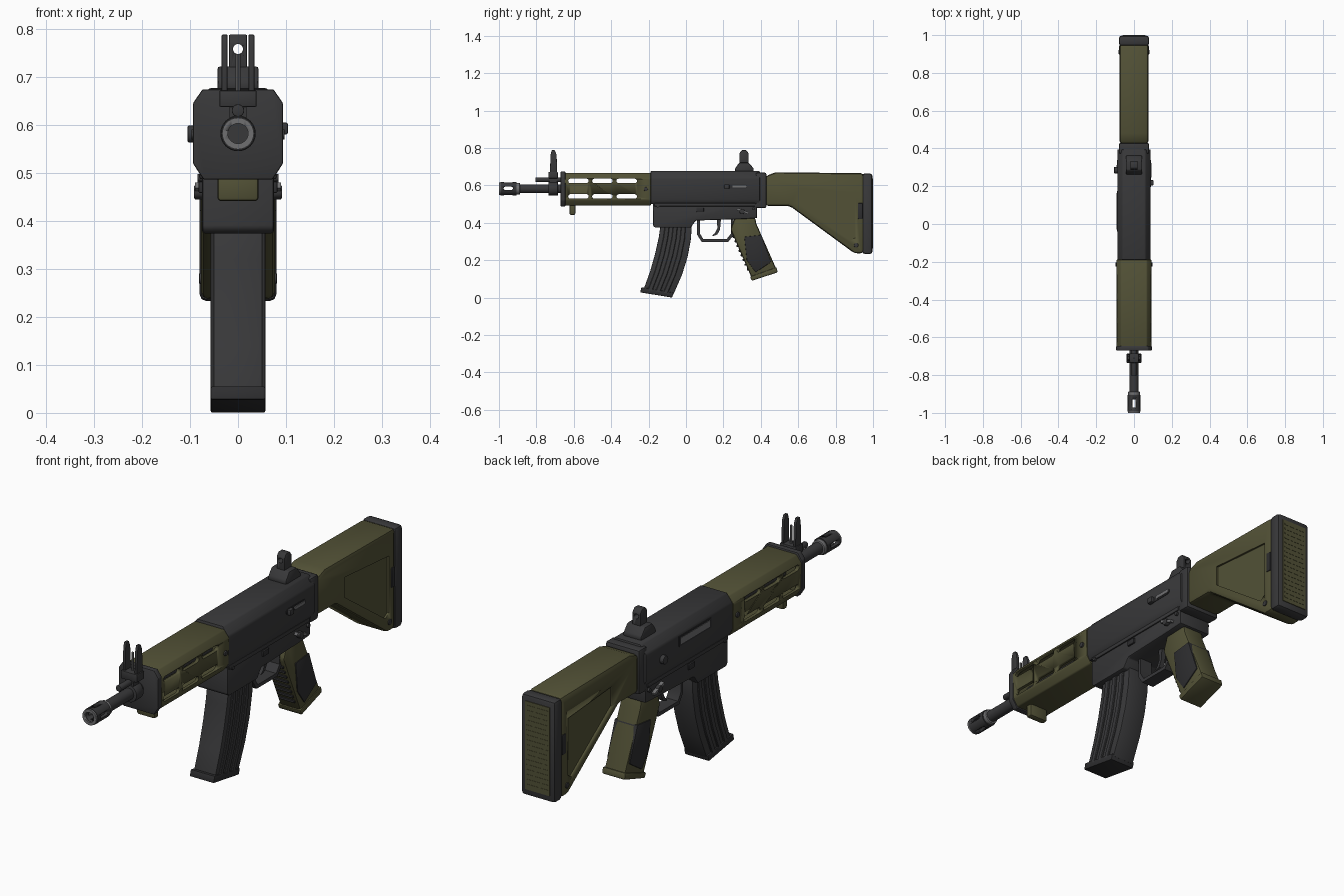
import bpy, math
from mathutils import Vector, Matrix


def material(name, rgb):
    m = bpy.data.materials.new(name)
    m.diffuse_color = (*rgb, 1)
    return m


DARK = material("dark_gunmetal", (0.040, 0.040, 0.042))
GREEN = material("olive_green", (0.085, 0.083, 0.037))
GREY = material("worn_steel", (0.16, 0.16, 0.165))
BLACK = material("black_rubber", (0.027, 0.027, 0.029))


def activate(ob):
    bpy.ops.object.select_all(action='DESELECT')
    ob.select_set(True)
    bpy.context.view_layer.objects.active = ob


def finish(name, verts, faces, mat, bevel=0, seg=2):
    """Make an object from a closed mesh, bevel it and shade it."""
    me = bpy.data.meshes.new(name)
    me.from_pydata(verts, [], faces)
    ob = bpy.data.objects.new(name, me)
    bpy.context.collection.objects.link(ob)
    me.materials.append(mat)
    activate(ob)
    bpy.ops.object.mode_set(mode='EDIT')
    bpy.ops.mesh.select_all(action='SELECT')
    bpy.ops.mesh.normals_make_consistent(inside=False)
    bpy.ops.object.mode_set(mode='OBJECT')
    if bevel:
        b = ob.modifiers.new("bevel", 'BEVEL')
        b.width, b.segments, b.limit_method = bevel, seg, 'ANGLE'
        bpy.ops.object.modifier_apply(modifier="bevel")
    bpy.ops.object.shade_smooth_by_angle(angle=math.radians(32))
    return ob


def sweep(name, a, b, mat, bevel=0, seg=2):
    """Join two matching outlines into a solid."""
    n = len(a)
    faces = [tuple(range(n)), tuple(range(n, 2 * n))]
    faces += [(i, (i + 1) % n, n + (i + 1) % n, n + i) for i in range(n)]
    return finish(name, a + b, faces, mat, bevel, seg)


def side(name, pts, x0, x1, mat, bevel=0, seg=2):
    """Side profile (y, z) extruded along x."""
    return sweep(name, [(x0, y, z) for y, z in pts], [(x1, y, z) for y, z in pts], mat, bevel, seg)


def section(name, half, y0, y1, mat, bevel=0):
    """Mirrored cross-section (x, z) extruded along y."""
    pts = half + [(-x, z) for x, z in reversed(half)]
    return sweep(name, [(x, y0, z) for x, z in pts], [(x, y1, z) for x, z in pts], mat, bevel)


def box(name, x0, x1, y0, y1, z0, z1, mat, bevel=0, seg=2):
    return side(name, [(y0, z0), (y1, z0), (y1, z1), (y0, z1)], x0, x1, mat, bevel, seg)


def rod(name, p, q, r, mat, n=24, bevel=0):
    p, q = Vector(p), Vector(q)
    rot = (q - p).to_track_quat('Z', 'Y')
    ring = [rot @ Vector((r * math.cos(2 * math.pi * i / n), r * math.sin(2 * math.pi * i / n), 0)) for i in range(n)]
    return sweep(name, [p + v for v in ring], [q + v for v in ring], mat, bevel)


def capsule(yc, zc, length, h, n=6):
    pts = []
    for s, start in ((1, -90), (-1, 90)):
        for i in range(n + 1):
            a = math.radians(start + 180 * i / n)
            pts.append((yc + s * (length / 2 - h) + h * math.cos(a), zc + h * math.sin(a)))
    return pts


def cut(ob, cutter):
    m = ob.modifiers.new("cut", 'BOOLEAN')
    m.object, m.operation, m.solver = cutter, 'DIFFERENCE', 'EXACT'
    activate(ob)
    bpy.ops.object.modifier_apply(modifier="cut")
    bpy.data.objects.remove(cutter)


BZ = 0.582  # bore height

# Barrel and slotted muzzle device
rod("barrel", (0, -0.91, BZ), (0, -0.2, BZ), 0.024, DARK)
muzzle = rod("muzzle_device", (0, -0.992, BZ), (0, -0.905, BZ), 0.035, DARK, 28)
rim = rod("muzzle_rim", (0, -1.0, BZ), (0, -0.99, BZ), 0.033, GREY, 28)
for ob in (muzzle, rim):
    cut(ob, rod("bore_cutter", (0, -1.02, BZ), (0, -0.92, BZ), 0.021, BLACK))
cut(muzzle, side("slot_cutter_x", capsule(-0.95, BZ + 0.002, 0.05, 0.009), -0.06, 0.06, DARK))
cut(muzzle, box("slot_cutter_z", -0.009, 0.009, -0.972, -0.928, 0.5, 0.66, DARK))
rod("muzzle_collar", (0, -0.907, BZ), (0, -0.888, BZ), 0.031, GREY, 28, 0.003)

# Front sight
rod("sight_clamp", (0, -0.735, BZ), (0, -0.685, BZ), 0.037, DARK, 24, 0.003)
box("sight_neck", -0.018, 0.018, -0.73, -0.69, 0.6, 0.645, DARK)
rod("gas_plug", (0, -0.805, 0.63), (0, -0.66, 0.63), 0.013, DARK, 16, 0.002)
box("front_sight_base", -0.039, 0.039, -0.735, -0.685, 0.637, 0.672, DARK, 0.004)
for s, tag in ((1, "right"), (-1, "left")):
    side("front_sight_ear_" + tag, [(-0.728, 0.66), (-0.688, 0.66), (-0.692, 0.765), (-0.702, 0.788),
                                    (-0.718, 0.788), (-0.724, 0.765)], s * 0.022, s * 0.034, DARK, 0.002)
rod("front_sight_post", (0, -0.708, 0.66), (0, -0.708, 0.748), 0.005, GREY, 10)

# Vented handguard, hollow with slots through both sides
guard = section("handguard", [(0.068, 0.492), (0.089, 0.522), (0.092, 0.635), (0.068, 0.666)],
                -0.655, -0.188, GREEN, 0.005)
cut(guard, box("hollow_cutter", -0.076, 0.076, -0.64, -0.205, 0.512, 0.641, DARK))
for yc in (-0.575, -0.447, -0.317):
    for zc in (0.624, 0.541):
        cut(guard, side("vent_cutter", capsule(yc, zc, 0.11, 0.012), -0.2, 0.2, GREEN))
section("handguard_cap", [(0.072, 0.486), (0.094, 0.52), (0.094, 0.645), (0.074, 0.674)], -0.67, -0.645, DARK, 0.004)
box("hand_stop", -0.043, 0.043, -0.622, -0.592, 0.441, 0.5, GREEN, 0.008)

# Receiver
section("upper_receiver", [(0.076, 0.5), (0.088, 0.525), (0.088, 0.64), (0.06, 0.677)], -0.19, 0.395, DARK, 0.006)
side("lower_receiver", [(-0.177, 0.53), (-0.177, 0.385), (-0.165, 0.374), (0.025, 0.374), (0.052, 0.412),
                        (0.3, 0.42), (0.38, 0.425), (0.38, 0.53)], -0.075, 0.075, DARK, 0.006)
box("rear_trunnion", -0.08, 0.08, 0.372, 0.43, 0.478, 0.668, DARK, 0.01)
for s, tag in ((1, "right"), (-1, "left")):
    rod("guard_screw_" + tag, (s * 0.08, -0.215, 0.58), (s * 0.097, -0.215, 0.58), 0.011, DARK, 12, 0.002)
    rod("front_pin_" + tag, (s * 0.07, -0.15, 0.49), (s * 0.084, -0.15, 0.49), 0.008, DARK, 12)
    rod("rear_pin_" + tag, (s * 0.07, 0.36, 0.475), (s * 0.084, 0.36, 0.475), 0.008, DARK, 12)
    box("magazine_catch_" + tag, s * 0.07, s * 0.082, 0.055, 0.095, 0.458, 0.482, BLACK, 0.003)
    rod("selector_hub_" + tag, (s * 0.07, 0.3, 0.46), (s * 0.092, 0.3, 0.46), 0.014, DARK, 14, 0.002)
    side("selector_lever_" + tag, [(0.27, 0.468), (0.335, 0.445), (0.338, 0.455), (0.275, 0.48)],
         s * 0.074, s * 0.09, GREY)
    box("receiver_seam_" + tag, s * 0.07, s * 0.08, -0.17, 0.37, 0.488, 0.505, DARK, 0.003)
# Bolt slot and handle on the right, ejection port and button on the left
side("bolt_slot", capsule(0.262, 0.594, 0.13, 0.012), 0.08, 0.090, BLACK)
side("bolt_rail", capsule(0.285, 0.594, 0.075, 0.006), 0.08, 0.093, GREY)
box("bolt_tab", 0.08, 0.104, 0.205, 0.232, 0.58, 0.605, DARK, 0.004)
box("ejection_port_frame", -0.091, -0.08, -0.04, 0.175, 0.592, 0.634, BLACK)
box("ejection_port", -0.093, -0.08, -0.03, 0.165, 0.6, 0.627, GREY)
rod("side_button", (-0.08, 0.285, 0.581), (-0.105, 0.285, 0.581), 0.018, DARK, 18, 0.003)

# Rear sight
side("rear_sight_base", [(0.262, 0.67), (0.262, 0.69), (0.285, 0.722), (0.335, 0.722), (0.362, 0.69), (0.362, 0.67)],
     -0.043, 0.043, DARK, 0.006)
tower = side("rear_sight_tower", [(0.286, 0.7), (0.286, 0.772), (0.298, 0.788), (0.322, 0.788), (0.334, 0.772),
                                  (0.334, 0.7)], -0.019, 0.019, DARK, 0.003)
cut(tower, rod("aperture_cutter", (0, 0.2, 0.758), (0, 0.4, 0.758), 0.0105, DARK, 16))

# Curved magazine with side ribs
FRONT = [(-0.134, 0.40), (-0.146, 0.32), (-0.165, 0.235), (-0.192, 0.14), (-0.228, 0.04)]
REAR = [(0.032, 0.40), (0.026, 0.31), (0.008, 0.215), (-0.022, 0.12), (-0.068, 0.015)]


def band(f0, f1, i0=0):
    mix = lambda f: [(a[0] + (b[0] - a[0]) * f, a[1] + (b[1] - a[1]) * f) for a, b in zip(FRONT, REAR)][i0:]
    return mix(f0) + mix(f1)[::-1]


side("magazine", band(0, 1), -0.051, 0.051, DARK, 0.004)
for f in (0.14, 0.40, 0.66):
    side("magazine_rib", band(f, f + 0.15), -0.057, 0.057, DARK, 0.003, 1)
side("magazine_floor", [(-0.245, 0.028), (-0.238, 0.056), (-0.066, 0.026), (-0.074, 0.0)], -0.057, 0.057, BLACK, 0.004)

# Trigger and guard
side("trigger_guard", [(0.06, 0.425), (0.06, 0.335), (0.085, 0.297), (0.225, 0.297), (0.255, 0.335), (0.255, 0.425),
                       (0.24, 0.425), (0.24, 0.342), (0.217, 0.312), (0.093, 0.312), (0.075, 0.342), (0.075, 0.425)],
     -0.028, 0.028, DARK)
side("trigger", [(0.165, 0.42), (0.168, 0.37), (0.155, 0.345), (0.14, 0.332), (0.146, 0.329), (0.168, 0.338),
                 (0.182, 0.365), (0.187, 0.42)], -0.01, 0.01, DARK)

# Pistol grip with rubber side panels and front ridges
side("pistol_grip", [(0.238, 0.365), (0.262, 0.43), (0.37, 0.43), (0.376, 0.395), (0.484, 0.15), (0.352, 0.103)],
     -0.05, 0.05, GREEN, 0.012)
side("grip_base", [(0.342, 0.112), (0.352, 0.09), (0.49, 0.135), (0.484, 0.162)], -0.054, 0.054, GREEN, 0.005)
side("grip_panel", [(0.312, 0.325), (0.403, 0.335), (0.455, 0.19), (0.372, 0.135), (0.325, 0.2)],
     -0.054, 0.054, BLACK, 0.003)
for i in range(8):
    t = 0.15 + i * 0.095
    y, z = 0.238 + 0.114 * t, 0.365 - 0.262 * t
    box("grip_ridge", -0.038, 0.038, y - 0.006, y + 0.015, z - 0.006, z + 0.006, BLACK, 0.002, 1)

# Shoulder stock with recessed side panels
stock = side("shoulder_stock", [(0.425, 0.49), (0.425, 0.65), (0.48, 0.67), (0.95, 0.665), (0.95, 0.237),
                                (0.9, 0.237), (0.555, 0.49)], -0.077, 0.077, GREEN, 0.016)
PANEL = [(0.607, 0.585), (0.905, 0.562), (0.905, 0.32), (0.88, 0.305), (0.607, 0.50)]
for s, tag in ((1, "right"), (-1, "left")):
    cut(stock, side("panel_cutter", PANEL, s * 0.069, s * 0.12, GREEN))
    rod("stock_screw_" + tag, (s * 0.07, 0.91, 0.28), (s * 0.081, 0.91, 0.28), 0.012, DARK, 14, 0.002)
    side("sling_slot_" + tag, [(0.92, 0.42), (0.945, 0.42), (0.945, 0.505), (0.92, 0.505)],
         s * 0.07, s * 0.08, BLACK, 0.003)
box("butt_pad", -0.08, 0.08, 0.943, 0.997, 0.233, 0.664, DARK, 0.014)
box("butt_plate", -0.058, 0.058, 0.99, 1.0, 0.262, 0.638, GREEN)
for i in range(17):  # raised grip lines on the butt plate
    z = 0.28 + i * 0.021
    box("butt_line", -0.05, 0.05, 0.995, 1.001, z, z + 0.006, GREEN)
